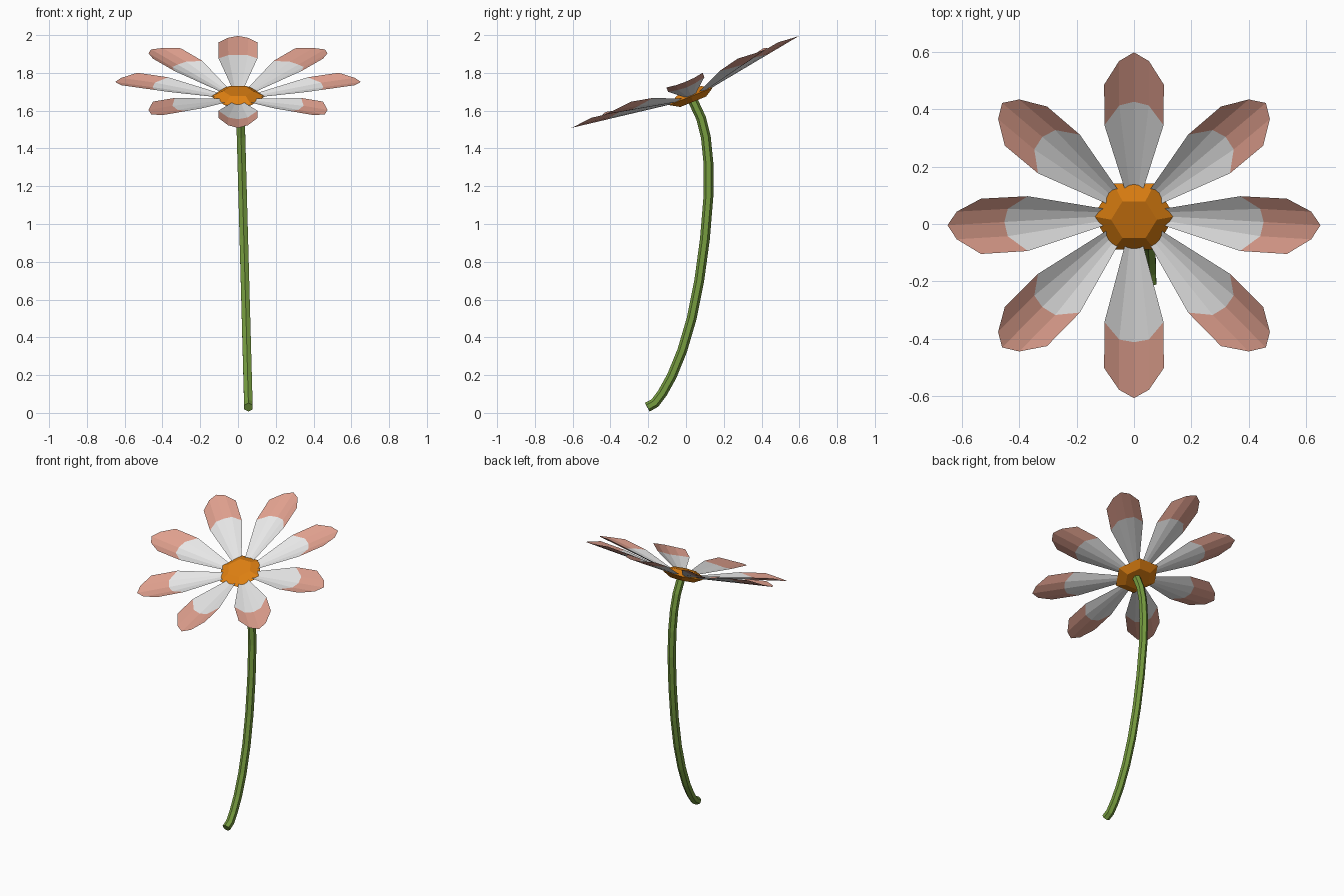
import bpy, bmesh, math
from mathutils import Vector, Matrix

if "Cube" in bpy.data.objects:
    bpy.data.objects.remove(bpy.data.objects["Cube"])


def material(name, rgb):
    m = bpy.data.materials.new(name)
    m.diffuse_color = (*rgb, 1)
    m.use_nodes = True
    m.node_tree.nodes["Principled BSDF"].inputs["Base Color"].default_value = m.diffuse_color
    return m


white = material("petal white", (0.80, 0.80, 0.80))
pink = material("petal tip pink", (0.74, 0.35, 0.27))
orange = material("centre orange", (0.75, 0.22, 0.006))
green = material("stem green", (0.18, 0.33, 0.05))


def finish(bm, name, mats, matrix=Matrix(), closed=True):
    if closed:
        bmesh.ops.recalc_face_normals(bm, faces=bm.faces)
    bm.transform(matrix)
    me = bpy.data.meshes.new(name)
    bm.to_mesh(me)
    bm.free()
    for m in mats:
        me.materials.append(m)
    ob = bpy.data.objects.new(name, me)
    bpy.context.collection.objects.link(ob)
    return ob


def loft(bm, rings):
    """Skin a list of closed rings and cap both ends."""
    vs = [[bm.verts.new(p) for p in ring] for ring in rings]
    n = len(vs[0])
    for a, b in zip(vs, vs[1:]):
        for i in range(n):
            j = (i + 1) % n
            bm.faces.new((a[i], a[j], b[j], b[i]))
    bm.faces.new(vs[0])
    bm.faces.new(vs[-1])


# Flower head frame, tilted towards the front
head = Matrix.Translation((0, 0.033, 1.66)) @ Matrix.Rotation(math.radians(22), 4, 'X')

# Petals: cupped strips, rows given as (r at spine, half, edge; half width)
rows = [(0.09, 0.09, 0.09, 0.028), (0.452, 0.44, 0.37, 0.103), (0.65, 0.618, 0.533, 0.104)]
for k in range(8):
    bm = bmesh.new()
    grid = []
    for rs in rows:
        line = []
        for c in range(-2, 3):
            u, r, w = c / 2, rs[abs(c)], rs[3]
            line.append(bm.verts.new((r, u * w, r * 0.153 + 0.27 * w * u * u)))
        grid.append(line)
    for row in range(2):
        a, b = grid[row], grid[row + 1]
        for c in range(4):
            f = bm.faces.new((a[c], b[c], b[c + 1], a[c + 1]))
            f.material_index = row          # outer row is the pink tip
    finish(bm, f"petal_{k + 1}", [white, pink],
           head @ Matrix.Rotation(k * math.pi / 4, 4, 'Z'), closed=False)

# Six-sided domed centre
bm = bmesh.new()
loft(bm, [[(r * math.cos(i * math.pi / 3), r * math.sin(i * math.pi / 3), h) for i in range(6)]
          for r, h in ((0.085, -0.014), (0.143, 0.017), (0.08, 0.048))])
finish(bm, "flower_centre", [orange], head)

# Curved stem
path = [(-0.205, 0.03), (-0.165, 0.052), (-0.125, 0.105), (-0.075, 0.195), (-0.02, 0.33),
        (0.03, 0.50), (0.07, 0.70), (0.1, 0.92), (0.119, 1.15), (0.119, 1.32),
        (0.105, 1.46), (0.08, 1.56), (0.038, 1.65)]
pts = [Vector((0.056 - 0.045 * z / 1.65, y, z)) for y, z in path]
rings = []
for i, p in enumerate(pts):
    t = (pts[min(i + 1, len(pts) - 1)] - pts[max(i - 1, 0)]).normalized()
    n = t.cross(Vector((1, 0, 0))).normalized()
    s = n.cross(t)
    rings.append([p + 0.026 * (s * math.cos(a) + n * math.sin(a))
                  for a in (math.pi / 6 + j * math.pi / 3 for j in range(6))])
bm = bmesh.new()
loft(bm, rings)
finish(bm, "stem", [green])
